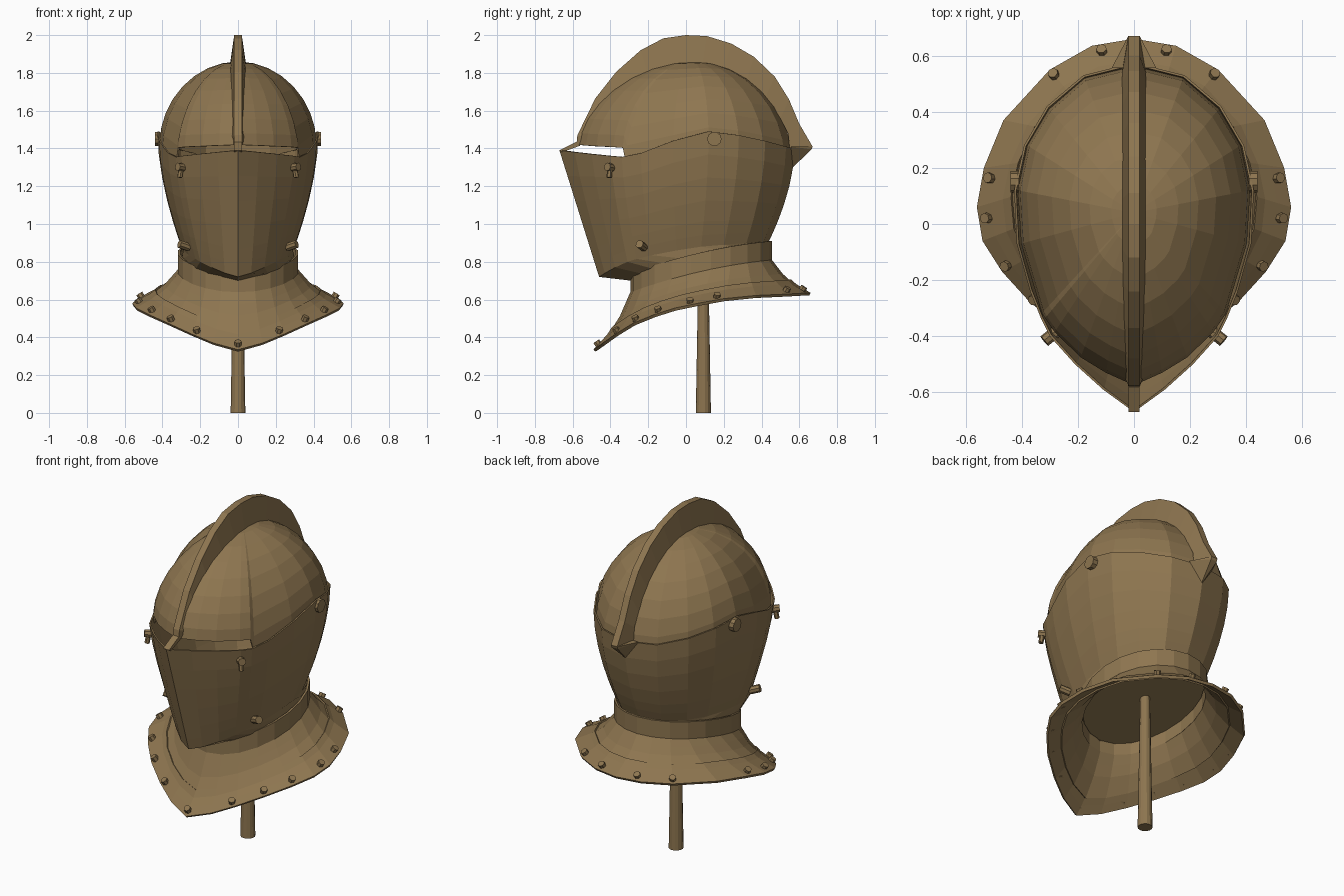
import bpy, bmesh, math
from mathutils import Vector

if "Cube" in bpy.data.objects:
    bpy.data.objects.remove(bpy.data.objects["Cube"])

bronze = bpy.data.materials.new("aged_bronze")
bronze.diffuse_color = (0.27, 0.18, 0.08, 1)
bronze.use_nodes = True
bronze.node_tree.nodes["Principled BSDF"].inputs["Base Color"].default_value = bronze.diffuse_color


def finish(name, bm, thick=0.0, recalc=False):
    bmesh.ops.remove_doubles(bm, verts=bm.verts, dist=0.0005)
    if recalc:
        bmesh.ops.recalc_face_normals(bm, faces=bm.faces)
    me = bpy.data.meshes.new(name)
    bm.to_mesh(me)
    bm.free()
    ob = bpy.data.objects.new(name, me)
    bpy.context.collection.objects.link(ob)
    me.materials.append(bronze)
    if thick:
        mod = ob.modifiers.new("plate_thickness", 'SOLIDIFY')
        mod.thickness = thick
        mod.offset = -1
    return ob


def mirror_row(half):
    """Half outline, front to back on the +x side, closed into a full loop."""
    return list(half) + [(-x, y, z) for x, y, z in half[-2:0:-1]]


def loft(name, half_rows, thick=0.0):
    """Skin closed loops listed from top to bottom."""
    bm = bmesh.new()
    rows = [[bm.verts.new(p) for p in mirror_row(r)] for r in half_rows]
    n = len(rows[0])
    for a, b in zip(rows, rows[1:]):
        for i in range(n):
            j = (i + 1) % n
            bm.faces.new((a[i], b[i], b[j], a[j]))
    return finish(name, bm, thick)


def stud(name, pos, axis, r, depth, sides=8, r2=None):
    bm = bmesh.new()
    bmesh.ops.create_cone(bm, cap_ends=True, segments=sides, radius1=r,
                          radius2=r if r2 is None else r2, depth=depth)
    rot = Vector((0, 0, 1)).rotation_difference(Vector(axis)).to_matrix().to_4x4()
    bmesh.ops.transform(bm, matrix=rot, verts=bm.verts)
    bmesh.ops.translate(bm, vec=pos, verts=bm.verts)
    return finish(name, bm)


def lerp(a, b, t):
    return a + (b - a) * t


# Neck outline, tilted down to the front
neck = []
for i in range(12):
    a = math.pi * i / 11
    x, y = .32 * math.sin(a), .08 - .375 * math.cos(a)
    neck.append((x if 0 < i < 11 else 0, y, .64 + .228 * (y + .29) + .025 * math.sin(a) ** 2))

# Face guard: pointed at the front, tapering to the neck, keel-shaped chin
top = [(0, -.67, 1.39), (.11, -.59, 1.38), (.21, -.5, 1.37), (.3, -.4, 1.36),
       (.33, -.34, 1.355), (.37, -.24, 1.375), (.418, -.07, 1.44), (.427, .12, 1.49),
       (.392, .28, 1.47), (.31, .42, 1.44), (.18, .53, 1.41), (0, .575, 1.40)]
low = [(0, -.46, .72), (.07, -.43, .74), (.14, -.375, .77), (.2, -.31, .80),
       (.225, -.26, .815), (.26, -.18, .835), (.29, -.05, .86), (.3, .08, .88),
       (.28, .2, .89), (.23, .32, .9), (.13, .41, .905), (0, .44, .91)]
rows = []
for t in (0, .2, .4, .6, .78, .9, 1):
    row = []
    for i, ((x, y, z), (lx, ly, lz)) in enumerate(zip(top, low)):
        s = t ** (1 + .75 * min(1, i / 7))
        row.append((lerp(x, lx, s), lerp(y, ly, s), lerp(z, lz, t)))
    rows.append(row)
rows.append([(x * .94, .08 + (y - .08) * .96, z + .075 - (.015 if i == 0 else 0))
             for i, (x, y, z) in enumerate(neck)])
loft("face_guard", rows, .008)

# Skull dome: its front edge stays above the rim and leaves the eye slit open
plan = [(0, -.575), (.1, -.53), (.19, -.475), (.283, -.385), (.317, -.335), (.328, -.318),
        (.402, -.07), (.414, .12), (.38, .28), (.302, .41), (.175, .52), (0, .562)]
rows = []
for k in range(9):
    a = k / 8 * math.pi / 2
    row = []
    for i, (x, y) in enumerate(plan):
        base = 1.42 - .004 * i if i < 5 else top[i][2] - .05
        p = 1.2 if i < 5 else 1.08
        s = math.sin(a)
        row.append((x * s, .04 + (y - .04) * s, base + (1.86 - base) * max(0, math.cos(a)) ** p))
    rows.append(row)
loft("skull_dome", rows, .008)

# Crest: tall fin over the dome, wider at its foot
outer = [(-.58, 1.42), (-.575, 1.47), (-.48, 1.665), (-.37, 1.805), (-.24, 1.92), (-.12, 1.983),
         (0, 2), (.11, 1.995), (.24, 1.955), (.36, 1.885), (.47, 1.78), (.545, 1.66),
         (.6, 1.53), (.67, 1.41)]
inner = [(-.55, 1.42), (-.53, 1.46), (-.45, 1.57), (-.34, 1.69), (-.2, 1.79), (-.09, 1.835),
         (0, 1.85), (.09, 1.85), (.2, 1.82), (.32, 1.76), (.42, 1.67), (.5, 1.56),
         (.54, 1.48), (.55, 1.39)]
bm = bmesh.new()
secs = []
for k, ((oy, oz), (iy, iz)) in enumerate(zip(outer, inner)):
    w = .025 if k == 0 else .042
    secs.append([bm.verts.new(p) for p in
                 ((-w, iy, iz), (-.02, oy, oz), (.02, oy, oz), (w, iy, iz))])
for a, b in zip(secs, secs[1:]):
    for i in range(4):
        j = (i + 1) % 4
        bm.faces.new((a[i], b[i], b[j], a[j]))
bm.faces.new(secs[0])
bm.faces.new(secs[-1])
finish("crest", bm, recalc=True)


def hull(name, pts):
    bm = bmesh.new()
    for p in pts:
        bm.verts.new(p)
    bmesh.ops.convex_hull(bm, input=bm.verts)
    finish(name, bm, recalc=True)


# Bridge over the eye slit and pointed spur at the back
hull("slit_bridge", [(sx * .02, y, z) for sx in (-1, 1) for y, z in
                     ((-.67, 1.39), (-.655, 1.38), (-.58, 1.435), (-.56, 1.415))])
hull("back_spur", [(.02, .67, 1.41), (-.02, .67, 1.41), (.08, .555, 1.41), (-.08, .555, 1.41),
                   (.02, .665, 1.395), (-.02, .665, 1.395), (0, .555, 1.29)])

# Neck collar
loft("neck_collar", [[(x, y, z + .1) for x, y, z in neck],
                     [(x, y, z - .01) for x, y, z in neck]], .012)

# Plate closing the neck, carried by the stand
bm = bmesh.new()
bm.faces.new([bm.verts.new((x * .95, .08 + (y - .08) * .95, z + .06))
              for x, y, z in mirror_row(neck)])
finish("neck_plate", bm)

# Flared gorget in two overlapping plates
rim = [(0, -.49, .325), (.13, -.44, .36), (.25, -.37, .41), (.37, -.28, .465),
       (.47, -.17, .51), (.54, -.06, .545), (.56, .06, .57), (.535, .2, .595),
       (.465, .37, .612), (.3, .55, .62), (.15, .635, .625), (0, .66, .625)]


def flare(i, f, lift=0.0):
    drops = ((0, 0), (.28, .4), (.62, .74), (1, 1))
    for (f0, d0), (f1, d1) in zip(drops, drops[1:]):
        if f <= f1:
            d = lerp(d0, d1, (f - f0) / (f1 - f0))
            break
    n, r = neck[i], rim[i]
    return (lerp(n[0], r[0], f), lerp(n[1], r[1], f), lerp(n[2], r[2], d) + lift)


for name, fs, lift in (("gorget_upper_plate", (0, .14, .28, .62), 0),
                       ("gorget_lower_plate", (.5, .62, .8, 1), .01)):
    loft(name, [[flare(i, f, lift) for i in range(12)] for f in fs], .016)

# Rivets round the gorget edge
count = 0
for u in (0, 1.8, 3, 4.1, 5.6, 6.7, 9, 10.2):
    i = min(int(u), 10)
    p = Vector(flare(i, .88, .014)).lerp(Vector(flare(i + 1, .88, .014)), u - i)
    out = Vector((p.x, p.y - .08, 0)).normalized()
    for s in ((1,) if u == 0 else (1, -1)):
        count += 1
        stud("gorget_rivet_%d" % count, (s * p.x, p.y, p.z),
             (s * out.x * .55, out.y * .55, .85), .019, .034, 7)

# Hinge discs, hook pegs and lower pegs, one on each side
for s, side in ((1, "right"), (-1, "left")):
    stud("hinge_disc_" + side, (s * .425, .15, 1.45), (s, 0, 0), .038, .03, 10)
    stud("hook_peg_" + side, (s * .298, -.4, 1.3), (s * .75, -.6, .1), .022, .055, 8)
    stud("hook_tail_" + side, (s * .305, -.405, 1.27), (s * .15, -.1, -1), .014, .05, 6)
    stud("lower_peg_" + side, (s * .285, -.235, .885), (s * .85, -.4, .3), .022, .06, 8)

# Stand
stud("stand_rod", (0, .092, .405), (0, 0, 1), .04, .81, 14, .026)
